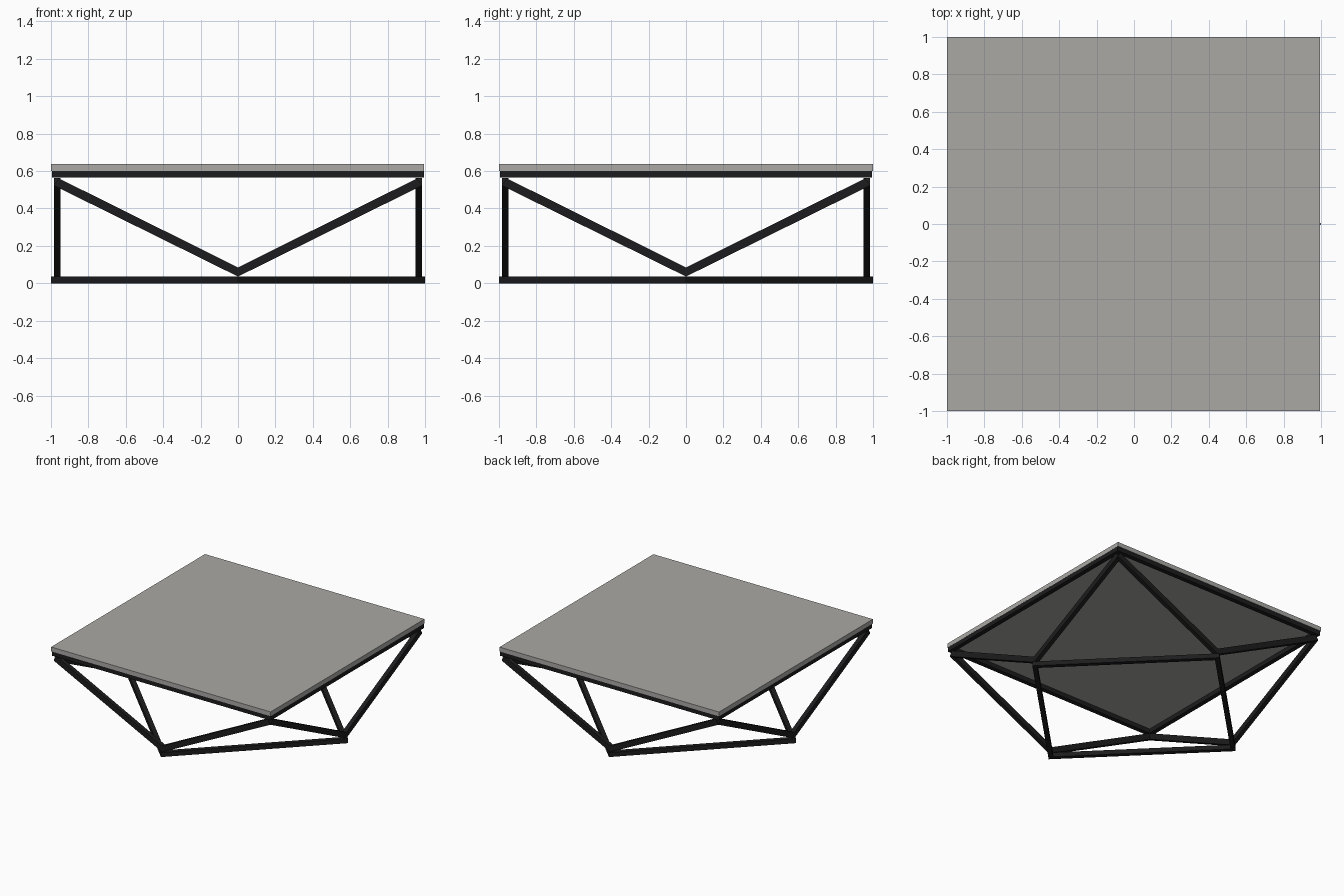
import bpy, bmesh, math
from mathutils import Matrix, Vector

if "Cube" in bpy.data.objects:
    bpy.data.objects.remove(bpy.data.objects["Cube"])


def material(name, rgb):
    m = bpy.data.materials.new(name)
    m.diffuse_color = (*rgb, 1)
    m.use_nodes = True
    m.node_tree.nodes["Principled BSDF"].inputs["Base Color"].default_value = m.diffuse_color
    return m


stone = material("warm grey stone", (0.40, 0.395, 0.375))
metal = material("black metal", (0.012, 0.012, 0.013))


def finish(bm, name, mat):
    bmesh.ops.recalc_face_normals(bm, faces=bm.faces)
    me = bpy.data.meshes.new(name)
    bm.to_mesh(me)
    bm.free()
    me.materials.append(mat)
    ob = bpy.data.objects.new(name, me)
    bpy.context.collection.objects.link(ob)
    return ob


def square_ring(name, radius, bar, z0, z1, turn):
    """Mitred square frame; radius is centre to outer corner."""
    bm = bmesh.new()
    inner = radius - bar * math.sqrt(2)
    loops = []
    for r, z in ((radius, z0), (radius, z1), (inner, z1), (inner, z0)):
        loops.append([bm.verts.new((r * math.cos(turn + i * math.pi / 2),
                                    r * math.sin(turn + i * math.pi / 2), z))
                      for i in range(4)])
    for k in range(4):
        a, b = loops[k], loops[(k + 1) % 4]
        for i in range(4):
            j = (i + 1) % 4
            bm.faces.new((a[i], a[j], b[j], b[i]))
    return finish(bm, name, metal)


def v_brace(name, turn):
    """Pair of sloping struts from a base corner up to two top corners."""
    right = [(0.985, 0.523), (0.96, 0.562)]
    profile = [(0, 0.036), *right, (0, 0.085)]
    rot = Matrix.Rotation(turn, 4, 'Z')
    bm = bmesh.new()
    for side in (1, -1):
        face = bm.faces.new([bm.verts.new((side * x, -0.985, z)) for x, z in profile])
        out = bmesh.ops.extrude_face_region(bm, geom=[face])
        moved = [g for g in out["geom"] if isinstance(g, bmesh.types.BMVert)]
        bmesh.ops.translate(bm, verts=moved, vec=Vector((0, 0.035, 0)))
    bmesh.ops.transform(bm, matrix=rot, verts=bm.verts)
    return finish(bm, name, metal)


# Slab top
bm = bmesh.new()
bmesh.ops.create_cube(bm, size=1, matrix=Matrix.Translation((-0.002, 0, 0.619))
                      @ Matrix.Diagonal((1.995, 1.998, 0.036, 1)))
finish(bm, "table_top", stone)

# Frame under the top, and diamond frame on the floor
square_ring("top_frame", 0.995 * math.sqrt(2), 0.037, 0.565, 0.602, math.pi / 4)
square_ring("base_frame", 1.0, 0.036, 0.0, 0.037, 0)

# Sloping struts on all four sides
for i, side in enumerate(("front", "right", "back", "left")):
    v_brace(side + "_brace", i * math.pi / 2)
